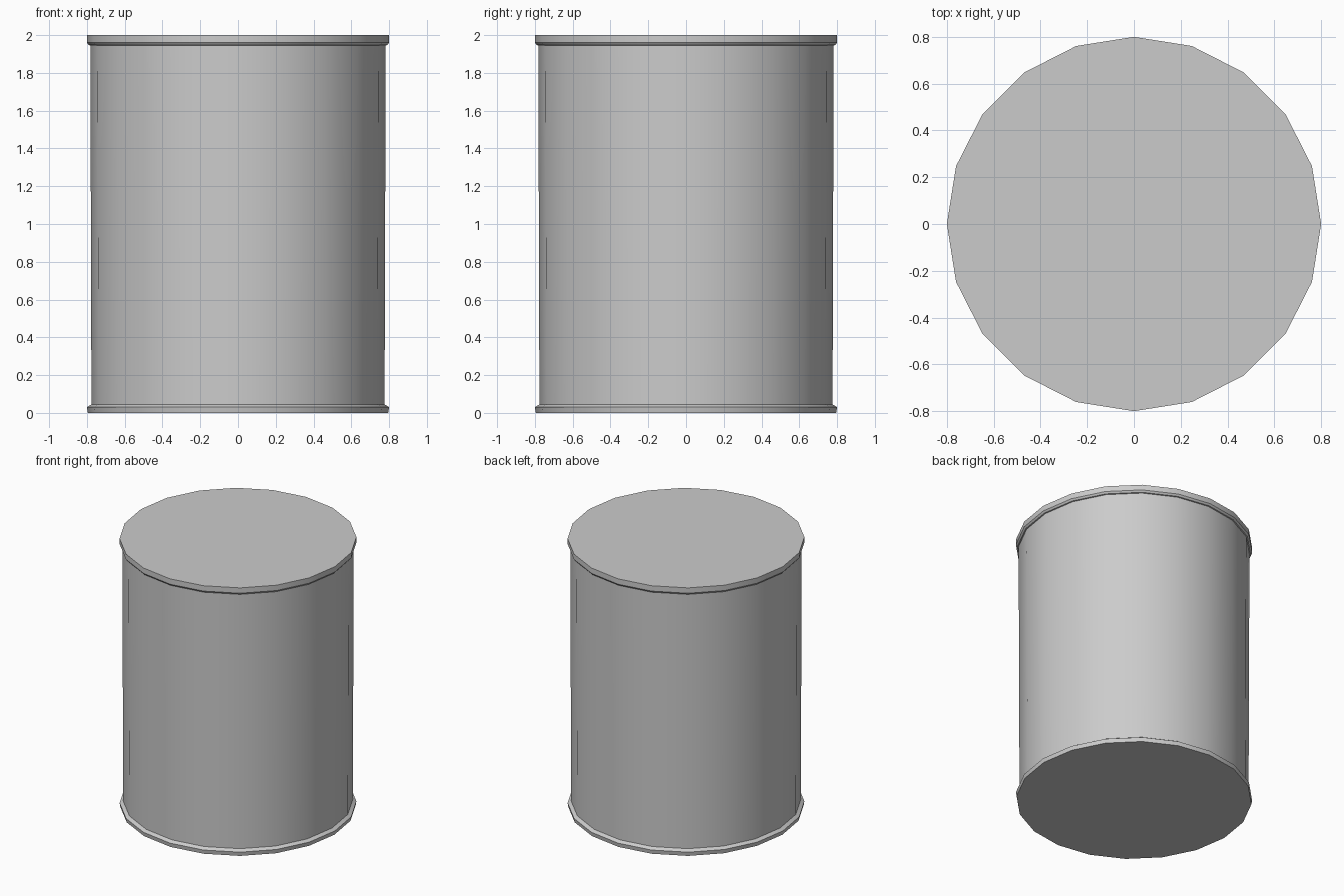
import bpy, bmesh, math

if "Cube" in bpy.data.objects:
    bpy.data.objects.remove(bpy.data.objects["Cube"])

SIDES = 20

def lathe(name, profile):
    """Revolve (radius, z) points around z and close both ends with flat caps."""
    bm = bmesh.new()
    rings = []
    for r, z in profile:
        rings.append([bm.verts.new((r * math.cos(2 * math.pi * i / SIDES),
                                    r * math.sin(2 * math.pi * i / SIDES), z))
                      for i in range(SIDES)])
    for a, b in zip(rings, rings[1:]):
        for i in range(SIDES):
            j = (i + 1) % SIDES
            bm.faces.new((a[i], a[j], b[j], b[i]))
    bm.faces.new(rings[0][::-1])
    bm.faces.new(rings[-1])
    mesh = bpy.data.meshes.new(name)
    bm.to_mesh(mesh)
    bm.free()
    obj = bpy.data.objects.new(name, mesh)
    bpy.context.collection.objects.link(obj)
    bpy.ops.object.select_all(action='DESELECT')
    obj.select_set(True)
    bpy.context.view_layer.objects.active = obj
    bpy.ops.object.shade_smooth_by_angle(angle=math.radians(30))
    return obj

# Whole can: bottom rim, slightly tapered wall, top rim
lathe("can", [
    (0.795, 0.0), (0.80, 0.03), (0.776, 0.045),
    (0.782, 1.945), (0.79, 1.947), (0.80, 1.96), (0.80, 2.0),
])
